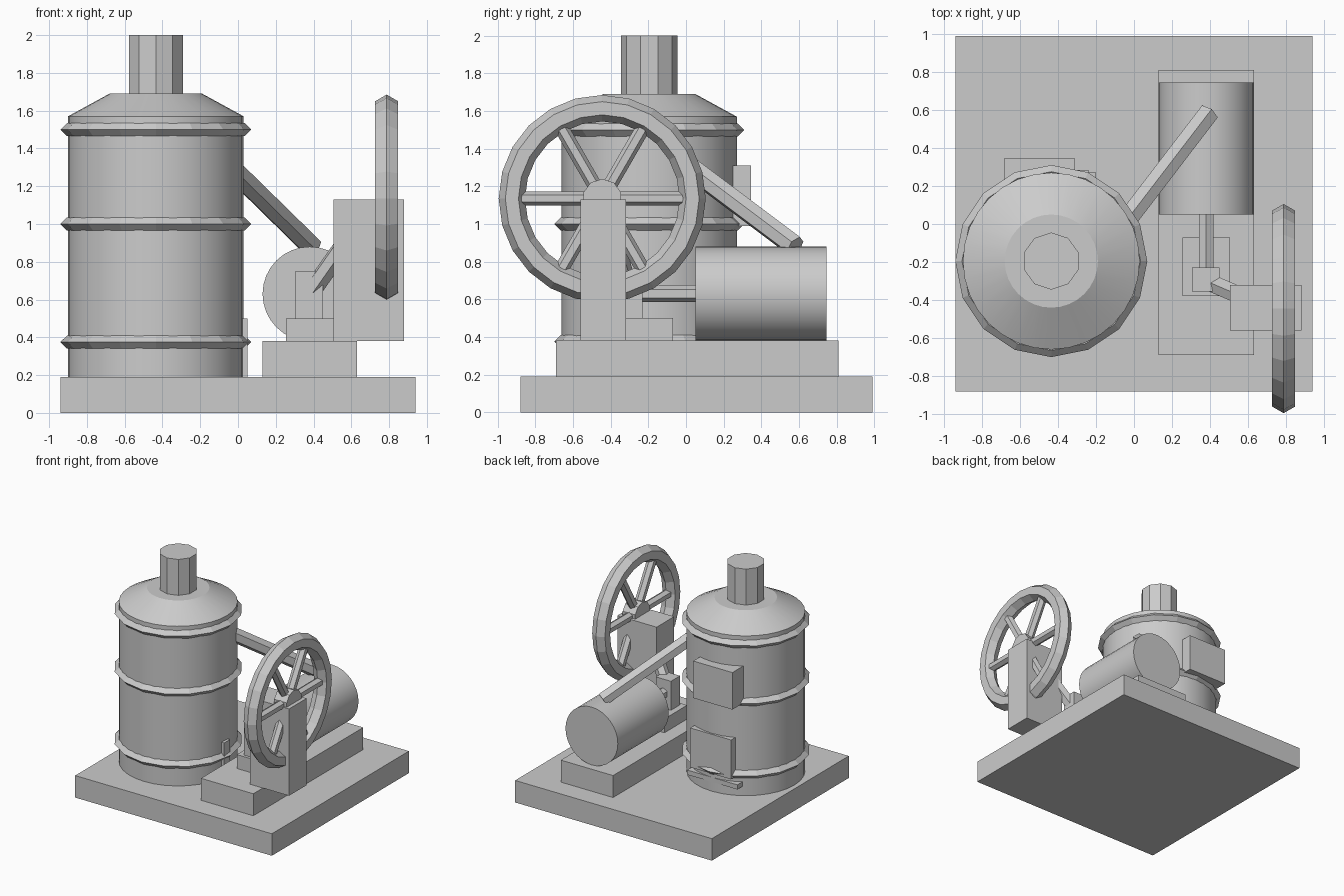
import bpy
from math import pi, sin, cos
from mathutils import Vector

if "Cube" in bpy.data.objects:
    bpy.data.objects.remove(bpy.data.objects["Cube"], do_unlink=True)

# Single grey material
grey = bpy.data.materials.new("plain grey")
grey.use_nodes = True
colour = (0.6, 0.6, 0.6, 1)
grey.diffuse_color = colour
grey.node_tree.nodes["Principled BSDF"].inputs["Base Color"].default_value = colour


def finish(name, smooth=False):
    ob = bpy.context.object
    ob.name = name
    ob.data.materials.append(grey)
    if smooth:
        bpy.ops.object.shade_smooth_by_angle(angle=0.4)
    return ob


def box(name, x, y, z):
    """Box given as (low, high) on each axis."""
    centre = [sum(r) / 2 for r in (x, y, z)]
    bpy.ops.mesh.primitive_cube_add(size=1, location=centre)
    bpy.context.object.scale = [r[1] - r[0] for r in (x, y, z)]
    bpy.ops.object.transform_apply(location=False, rotation=False)
    return finish(name)


def rod(name, start, end, radius, sides, smooth=False):
    """Cylinder running between two points."""
    a, b = Vector(start), Vector(end)
    d = b - a
    bpy.ops.mesh.primitive_cylinder_add(
        vertices=sides, radius=radius, depth=d.length, location=(a + b) / 2,
        rotation=d.to_track_quat('Z', 'Y').to_euler())
    return finish(name, smooth)


def ring(name, centre, major, minor, sides, section, rotation=(0, 0, 0)):
    bpy.ops.mesh.primitive_torus_add(
        location=centre, rotation=rotation, major_radius=major, minor_radius=minor,
        major_segments=sides, minor_segments=section)
    return finish(name)


# Platform and engine bed
box("platform", (-0.94, 0.94), (-0.88, 0.99), (0, 0.19))
box("engine_bed", (0.13, 0.63), (-0.69, 0.81), (0.19, 0.38))

# Boiler: straight shell with a tapered shoulder
bx, by = -0.435, -0.195
bpy.ops.mesh.primitive_cylinder_add(vertices=32, radius=0.465, depth=1.38,
                                    location=(bx, by, 0.88))
finish("boiler_shell", True)
bpy.ops.mesh.primitive_cone_add(vertices=32, radius1=0.465, radius2=0.245, depth=0.12,
                                location=(bx, by, 1.63))
finish("boiler_shoulder", True)
bpy.ops.mesh.primitive_cylinder_add(vertices=10, radius=0.15, depth=0.32,
                                    location=(bx, by, 1.84))
finish("chimney")
for i, z in enumerate((0.375, 1.0, 1.5)):
    ring(f"boiler_band_{i + 1}", (bx, by, z), 0.47, 0.035, 16, 4)

# Boiler fittings
box("upper_hatch", (-0.685, -0.31), (0.15, 0.345), (0.99, 1.31))
box("fire_door", (-0.63, -0.24), (0.1, 0.285), (0.35, 0.69))
box("fire_door_sill", (-0.68, -0.2), (0.1, 0.27), (0.27, 0.31))
box("side_plate", (-0.02, 0.05), (-0.26, -0.18), (0.19, 0.5))

# Steam cylinder, supply pipe and piston
rod("steam_cylinder", (0.38, 0.05, 0.63), (0.38, 0.745, 0.63), 0.25, 32, True)
rod("steam_pipe", (-0.1, -0.06, 1.36), (0.39, 0.58, 0.88), 0.06, 6)
rod("piston_rod", (0.38, 0.1, 0.63), (0.38, -0.28, 0.63), 0.045, 6)
box("crosshead_guide", (0.255, 0.505), (-0.38, -0.07), (0.38, 0.5))
box("crosshead", (0.305, 0.45), (-0.355, -0.23), (0.5, 0.75))
rod("connecting_rod", (0.38, -0.3, 0.63), (0.66, -0.42, 1.03), 0.052, 6)

# Bearing pedestal and flywheel
box("bearing_pedestal", (0.505, 0.88), (-0.56, -0.32), (0.38, 1.13))
wx, wy, wz = 0.787, -0.445, 1.135
ring("flywheel_rim", (wx, wy, wz), 0.48, 0.07, 24, 6, (0, pi / 2, 0))
rod("flywheel_hub", (wx - 0.06, wy, wz), (wx + 0.06, wy, wz), 0.105, 10)
for i in range(6):
    a = i * pi / 3
    rod(f"flywheel_spoke_{i + 1}", (wx, wy, wz),
        (wx, wy + 0.43 * cos(a), wz + 0.43 * sin(a)), 0.038, 6)
